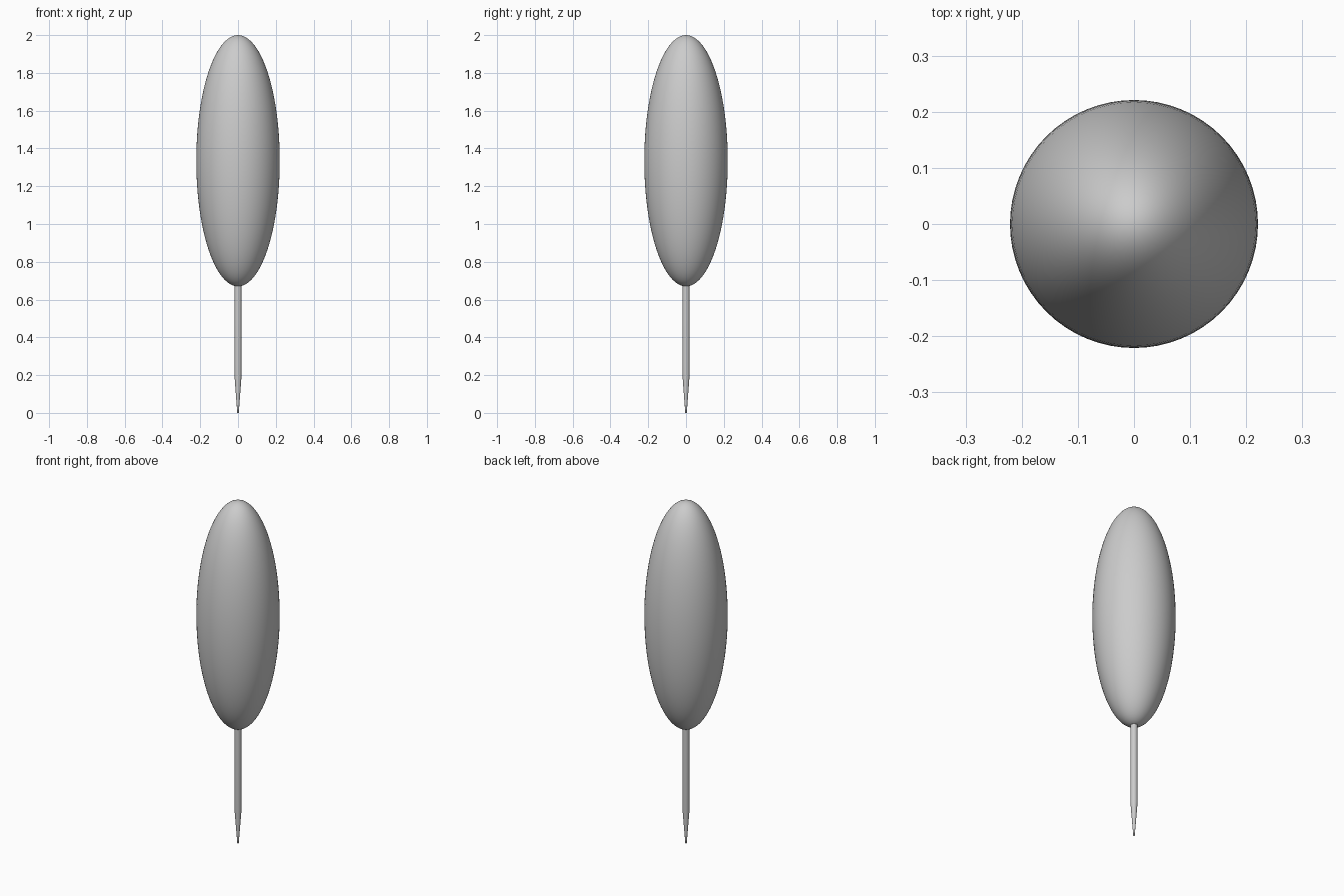
import bpy
import bmesh
import math

cube = bpy.data.objects.get("Cube")
if cube:
    bpy.data.objects.remove(cube, do_unlink=True)

grey = bpy.data.materials.new("plain_grey")
grey.use_nodes = True
color = (0.6, 0.6, 0.6, 1)
grey.diffuse_color = color
grey.node_tree.nodes["Principled BSDF"].inputs["Base Color"].default_value = color


def lathe(name, profile, sides):
    """Spin a (radius, height) profile around the z axis."""
    bm = bmesh.new()
    verts = [bm.verts.new((r, 0, z)) for r, z in profile]
    edges = [bm.edges.new(pair) for pair in zip(verts, verts[1:])]
    bmesh.ops.spin(bm, geom=verts + edges, cent=(0, 0, 0), axis=(0, 0, 1),
                   angle=math.tau, steps=sides, use_duplicate=False)
    bmesh.ops.remove_doubles(bm, verts=bm.verts, dist=0.00001)
    bmesh.ops.recalc_face_normals(bm, faces=bm.faces)
    mesh = bpy.data.meshes.new(name)
    bm.to_mesh(mesh)
    bm.free()
    mesh.materials.append(grey)
    obj = bpy.data.objects.new(name, mesh)
    bpy.context.collection.objects.link(obj)
    bpy.ops.object.select_all(action="DESELECT")
    obj.select_set(True)
    bpy.context.view_layer.objects.active = obj
    bpy.ops.object.shade_smooth_by_angle(angle=math.radians(30))
    return obj


# Long ellipsoid head
RADIUS, HALF, CENTRE, RINGS = 0.221, 0.665, 1.335, 48
head = []
for i in range(RINGS + 1):
    a = math.pi * i / RINGS
    head.append((RADIUS * math.sin(a), CENTRE - HALF * math.cos(a)))
lathe("head", head, 64)

# Thin round stick with a tapered, blunt tip
lathe("stick", [(0, 0), (0.004, 0), (0.019, 0.2), (0.019, 0.75), (0, 0.75)], 32)
